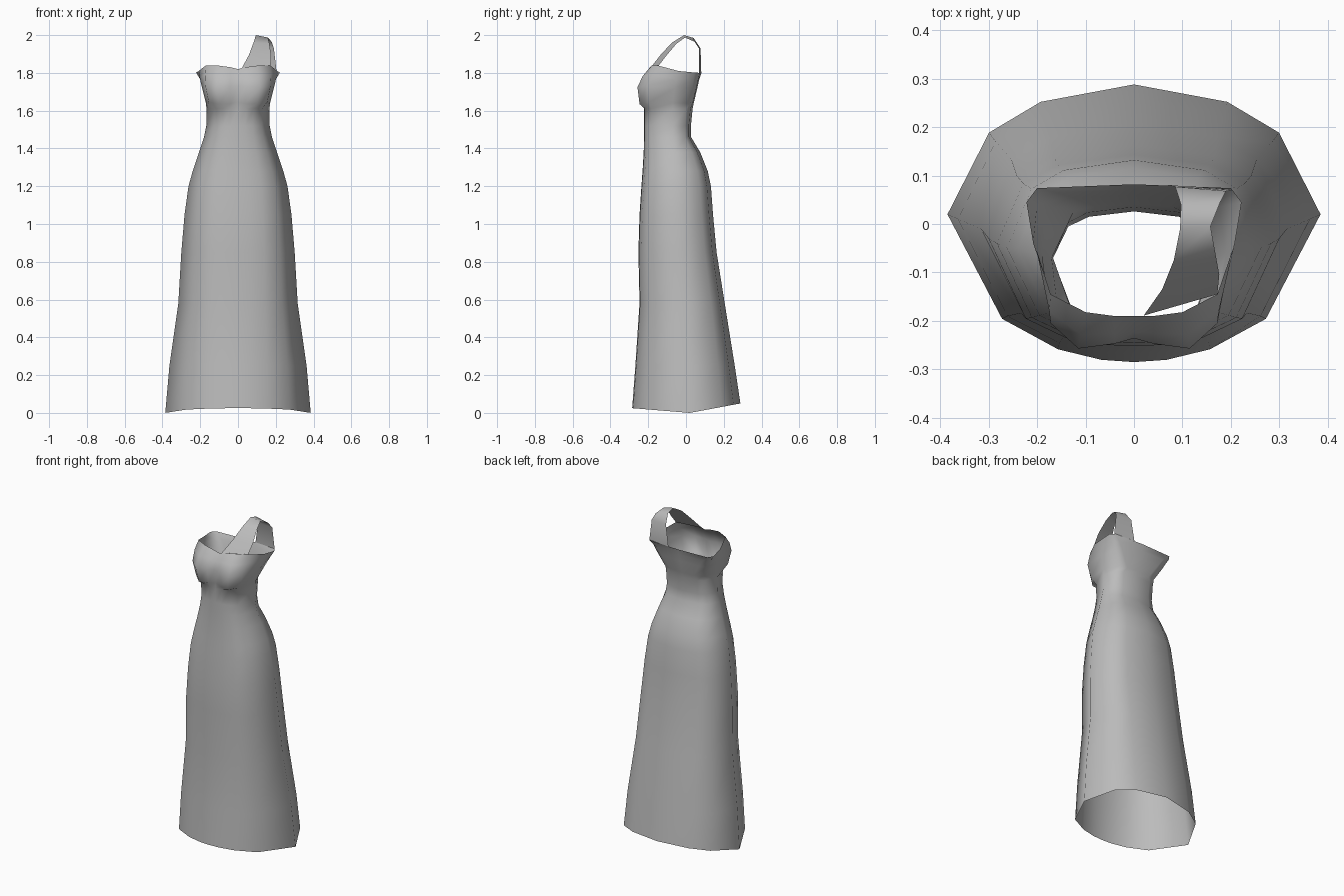
import bpy, math

fabric = bpy.data.materials.new("grey fabric")
fabric.diffuse_color = (0.5, 0.5, 0.5, 1)


def make_object(name, verts, faces):
    mesh = bpy.data.meshes.new(name)
    mesh.from_pydata(verts, [], faces)
    mesh.materials.append(fabric)
    mesh.update()
    obj = bpy.data.objects.new(name, mesh)
    bpy.context.collection.objects.link(obj)
    for p in mesh.polygons:
        p.use_smooth = True
    return obj


def full_ring(half):
    # half runs from front centre round the right side to back centre
    return half + [(-x, y, z) for x, y, z in half[-2:0:-1]]


ANGLES = [0, 10, 24, 45, 90, 129, 150, 180]

# height, half width, front y, back y, y of the widest point, roundness power
SECTIONS = [
    (0.00, 0.385, -0.285, 0.288, 0.02, 1.0),
    (0.25, 0.363, -0.268, 0.258, 0.01, 0.95),
    (0.58, 0.316, -0.246, 0.205, -0.01, 0.88),
    (0.85, 0.300, -0.252, 0.162, -0.03, 0.85),
    (1.05, 0.283, -0.246, 0.143, -0.04, 0.85),
    (1.20, 0.262, -0.236, 0.132, -0.05, 0.85),
    (1.28, 0.240, -0.230, 0.115, -0.05, 0.85),
    (1.38, 0.206, -0.224, 0.075, -0.06, 0.85),
    (1.46, 0.180, -0.222, 0.027, -0.07, 0.85),
    (1.52, 0.168, -0.222, 0.026, -0.07, 0.85),
    (1.61, 0.167, -0.222, 0.035, -0.07, 0.80),
]

rings = []
for z, w, front, back, side, power in SECTIONS:
    half = []
    for a in ANGLES:
        s, c = math.sin(math.radians(a)), math.cos(math.radians(a))
        reach = (front if c > 0 else back) - side
        y = side + reach * abs(c) ** power
        lift = 0
        if z == 0:  # hem rises at front and back
            lift = (0.025 if c > 0 else 0.05) * abs(c)
        half.append((w * abs(s) ** power if 0 < a < 180 else 0, y, z + lift))
    rings.append(full_ring(half))

# bust: fold underneath, fullest line, upper curve, then the neckline
rings.append(full_ring([(0, -.222, 1.645), (.04, -.236, 1.637), (.10, -.246, 1.635), (.155, -.195, 1.645),
                        (.170, -.07, 1.64), (.125, .025, 1.64), (.08, .036, 1.64), (0, .041, 1.64)]))
rings.append(full_ring([(0, -.236, 1.73), (.04, -.247, 1.73), (.115, -.257, 1.725), (.172, -.205, 1.73),
                        (.190, -.06, 1.72), (.175, .035, 1.72), (.13, .055, 1.72), (0, .060, 1.72)]))
rings.append(full_ring([(0, -.222, 1.78), (.04, -.226, 1.785), (.11, -.228, 1.785), (.175, -.18, 1.79),
                        (.202, -.05, 1.77), (.200, .04, 1.765), (.16, .065, 1.765), (0, .070, 1.765)]))
rings.append(full_ring([(0, -.190, 1.82), (.04, -.190, 1.83), (.10, -.182, 1.838), (.172, -.145, 1.838),
                        (.208, -.04, 1.81), (.222, .045, 1.802), (.20, .074, 1.80), (0, .082, 1.80)]))

n = len(rings[0])
verts = [v for r in rings for v in r]
faces = [(i * n + j, i * n + (j + 1) % n, (i + 1) * n + (j + 1) % n, (i + 1) * n + j)
         for i in range(len(rings) - 1) for j in range(n)]
make_object("dress_body", verts, faces)

# single shoulder strap: inner and outer edges from front to back
INNER = [(.02, -.189, 1.825), (.058, -.135, 1.895), (.082, -.075, 1.96), (.095, -.01, 2.0),
         (.097, .04, 1.985), (.085, .077, 1.93), (.065, .081, 1.80)]
OUTER = [(.172, -.145, 1.838), (.176, -.105, 1.89), (.166, -.05, 1.955), (.158, -.005, 1.987),
         (.178, .045, 1.965), (.190, .068, 1.93), (.205, .070, 1.80)]
strap = [v for pair in zip(INNER, OUTER) for v in pair]
make_object("shoulder_strap", strap,
            [(2 * i, 2 * i + 1, 2 * i + 3, 2 * i + 2) for i in range(len(INNER) - 1)])
